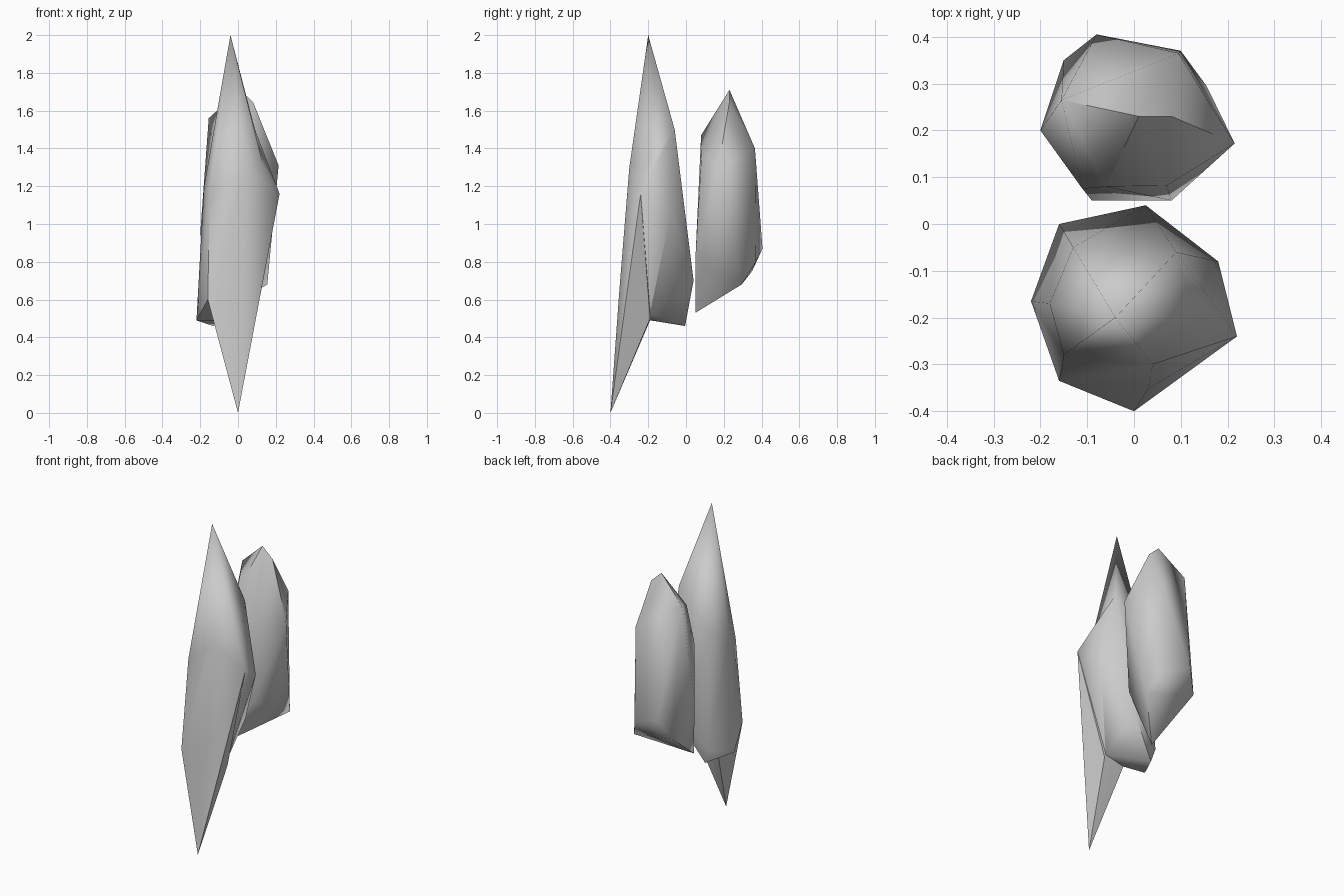
import bpy, bmesh, math

if "Cube" in bpy.data.objects:
    bpy.data.objects.remove(bpy.data.objects["Cube"])


def hull(name, points):
    """Faceted stone chunk wrapped around a few corner points."""
    bm = bmesh.new()
    for p in points:
        bm.verts.new(p)
    bmesh.ops.convex_hull(bm, input=bm.verts)
    loose = [v for v in bm.verts if not v.link_faces]
    bmesh.ops.delete(bm, geom=loose, context='VERTS')
    bmesh.ops.recalc_face_normals(bm, faces=bm.faces)
    me = bpy.data.meshes.new(name)
    bm.to_mesh(me)
    bm.free()
    ob = bpy.data.objects.new(name, me)
    bpy.context.collection.objects.link(ob)
    return ob


def select(ob):
    bpy.ops.object.select_all(action='DESELECT')
    ob.select_set(True)
    bpy.context.view_layer.objects.active = ob


def soften(ob):
    select(ob)
    bpy.ops.object.shade_smooth_by_angle(angle=math.radians(60))


def fuse(ob, other):
    mod = ob.modifiers.new("fuse", 'BOOLEAN')
    mod.operation = 'UNION'
    mod.solver = 'EXACT'
    mod.object = other
    select(ob)
    bpy.ops.object.modifier_apply(modifier=mod.name)
    bpy.data.objects.remove(other, do_unlink=True)


# corners shared by the chunks of the front shard
right_c = (0.22, -0.24, 1.16)
left_c = (-0.16, -0.335, 0.60)
front_c = (0.03, -0.352, 0.66)
shoulder = [(0.09, -0.06, 1.50), (0.13, -0.20, 1.32), (0.04, -0.30, 1.30),
            (-0.15, -0.28, 1.15), (-0.18, -0.17, 1.20), (-0.13, -0.05, 1.25)]
waist = [left_c, front_c, (0.18, -0.08, 1.06), (0.025, 0.04, 0.70),
         (-0.22, -0.165, 0.49), (-0.16, 0.0, 0.55), (-0.13, -0.005, 0.46),
         (-0.08, -0.19, 0.49), (0.05, -0.19, 0.52)]

# tall point, side bulge and downward spike of the front shard
shard = hull("front_shard", [(-0.04, -0.20, 2.0)] + shoulder + waist)
fuse(shard, hull("side_bulge", shoulder + waist + [right_c]))
fuse(shard, hull("spike", [
    (0.0, -0.40, 0.0), right_c, left_c, front_c,
    (-0.08, -0.19, 0.49), (0.06, -0.19, 0.50), (0.0, -0.2, 1.1)]))
soften(shard)

# shorter rear shard
rear = hull("rear_shard", [
    (0.01, 0.23, 1.71), (0.08, 0.23, 1.645),
    (-0.155, 0.265, 1.56), (-0.06, 0.08, 1.47), (-0.11, 0.075, 1.25),
    (0.07, 0.082, 1.36), (0.215, 0.172, 1.31), (0.095, 0.365, 1.40),
    (-0.20, 0.20, 0.95), (-0.15, 0.35, 0.75),
    (-0.08, 0.405, 0.87), (0.10, 0.37, 0.80), (0.155, 0.295, 0.68),
    (0.08, 0.05, 0.82), (-0.09, 0.05, 0.53)])
soften(rear)
